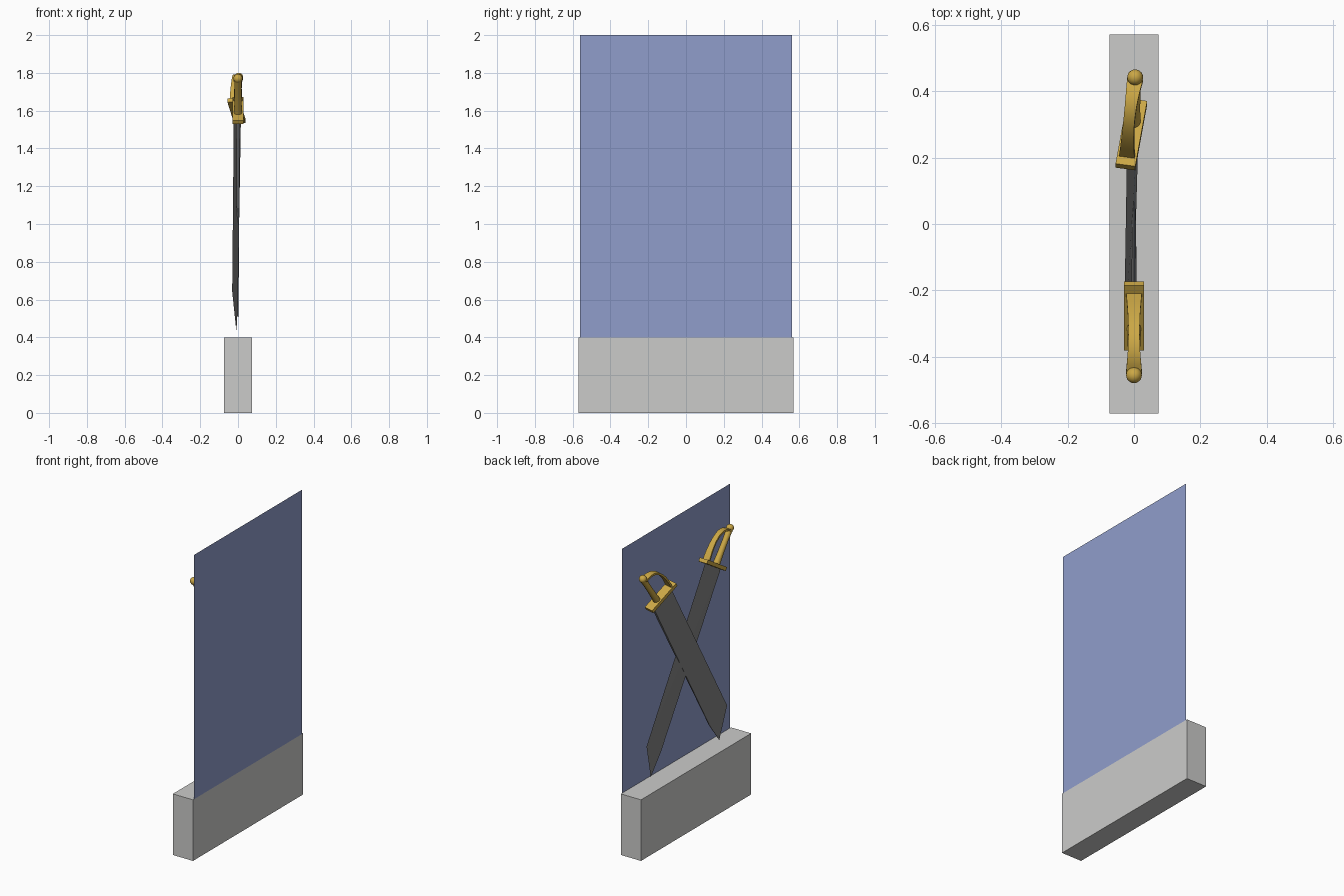
import bpy, bmesh, math
from mathutils import Vector, Matrix

if "Cube" in bpy.data.objects:
    bpy.data.objects.remove(bpy.data.objects["Cube"])


def material(name, rgb):
    m = bpy.data.materials.new(name)
    m.diffuse_color = (*rgb, 1)
    m.use_nodes = True
    m.node_tree.nodes["Principled BSDF"].inputs["Base Color"].default_value = m.diffuse_color
    return m


STONE = material("pale_grey", (0.60, 0.60, 0.59))
BLUE = material("soft_blue", (0.28, 0.34, 0.60))
STEEL = material("dark_steel", (0.23, 0.23, 0.23))
GOLD = material("gold", (0.60, 0.39, 0.06))


def finish(bm, name, mat, frame=None, smooth=False):
    """Place a part with its frame, fix the normals and make the object."""
    if frame is not None:
        bm.transform(frame)
    bmesh.ops.recalc_face_normals(bm, faces=bm.faces[:])
    me = bpy.data.meshes.new(name)
    bm.to_mesh(me)
    bm.free()
    me.materials.append(mat)
    ob = bpy.data.objects.new(name, me)
    bpy.context.collection.objects.link(ob)
    if smooth:
        bpy.ops.object.select_all(action='DESELECT')
        ob.select_set(True)
        bpy.context.view_layer.objects.active = ob
        bpy.ops.object.shade_smooth_by_angle(angle=math.radians(40))
    return ob


def box(name, size, centre, mat, frame=None):
    bm = bmesh.new()
    bmesh.ops.create_cube(bm, size=1, matrix=Matrix.Translation(centre) @ Matrix.Diagonal((*size, 1)))
    return finish(bm, name, mat, frame)


def loft(name, rings, mat, frame):
    """Skin closed rings of points and cap both ends."""
    bm = bmesh.new()
    loops = [[bm.verts.new(p) for p in ring] for ring in rings]
    for a, b in zip(loops, loops[1:]):
        for i in range(len(a)):
            j = (i + 1) % len(a)
            bm.faces.new((a[i], a[j], b[j], b[i]))
    bm.faces.new(loops[0])
    bm.faces.new(loops[-1])
    return finish(bm, name, mat, frame, smooth=True)


def sword(prefix, frame):
    """Local axes: x = thickness, y = toward cutting edge, z = toward pommel."""
    # wedge blade: thick spine, sharp edge, clipped point
    bm = bmesh.new()
    for p in [(-.01, -.086, 0), (.01, -.086, 0), (0, .086, 0), (0, .087, -1.154),
              (-.003, -.083, -1.15), (.003, -.083, -1.15), (0, -.065, -1.315)]:
        bm.verts.new(p)
    bmesh.ops.convex_hull(bm, input=bm.verts[:])
    bmesh.ops.dissolve_limit(bm, angle_limit=0.005, verts=bm.verts[:], edges=bm.edges[:])
    finish(bm, prefix + "_blade", STEEL, frame)

    # cross guard
    box(prefix + "_guard", (.06, .23, .024), (0, 0, 0), GOLD, frame)

    # grip, slightly waisted and leaning back
    rings = []
    for t, r in [(0, .022), (.35, .019), (.7, .018), (1, .020)]:
        c = Vector((0, -.037 - .024 * t, .005 + .225 * t))
        rings.append([c + Vector((r * math.cos(a), r * math.sin(a), 0))
                      for a in [math.tau * k / 12 for k in range(12)]])
    loft(prefix + "_grip", rings, GOLD, frame)

    # pommel ball
    bm = bmesh.new()
    bmesh.ops.create_uvsphere(bm, u_segments=16, v_segments=10, radius=.024,
                              matrix=Matrix.Translation((0, -.061, .2385)))
    finish(bm, prefix + "_pommel", GOLD, frame, smooth=True)

    # knuckle bow: curved strap, narrow in the middle
    rings = []
    n = 12
    for i in range(n + 1):
        a = math.pi / 2 * i / n
        ca, sa = max(math.cos(a), 0) ** .8, math.sin(a) ** .8
        half = .017 + .007 * (2 * i / n - 1) ** 2
        ring = []
        for x, k in [(-half, -.006), (half, -.006), (half, .006), (-half, .006)]:
            ring.append((x, -.06 + (.082 + .06 + k) * ca, (.226 + k) * sa))
        rings.append(ring)
    loft(prefix + "_knuckle_bow", rings, GOLD, frame)


def sword_frame(origin, tilt, side, twist=0.0, lean=0.0):
    """side = +1 puts the cutting edge toward +y, -1 mirrors the sword."""
    s, c = math.sin(tilt), math.cos(tilt)
    x, w = Vector((1, 0, 0)), Vector((0, side * c, s))
    up = Vector((lean, -side * s, c))
    xt = x * math.cos(twist) + w * math.sin(twist)
    wt = w * math.cos(twist) - x * math.sin(twist)
    m = Matrix((xt, wt, up)).transposed().to_4x4()
    return Matrix.Translation(origin) @ m


# plinth and thin back panel
box("base", (.146, 1.14, .4), (0, 0, .2), STONE)
bm = bmesh.new()
bm.faces.new([bm.verts.new((.073, y, z)) for y, z in
              [(-.56, .4), (.56, .4), (.56, 2), (-.56, 2)]])
finish(bm, "back_panel", BLUE)

# crossed swords
sword("straight_sword", sword_frame((0, -.277, 1.60), math.radians(32), 1))
sword("turned_sword", sword_frame((-.008, .27, 1.60), math.radians(30), -1,
                                  twist=math.radians(9), lean=.008))
